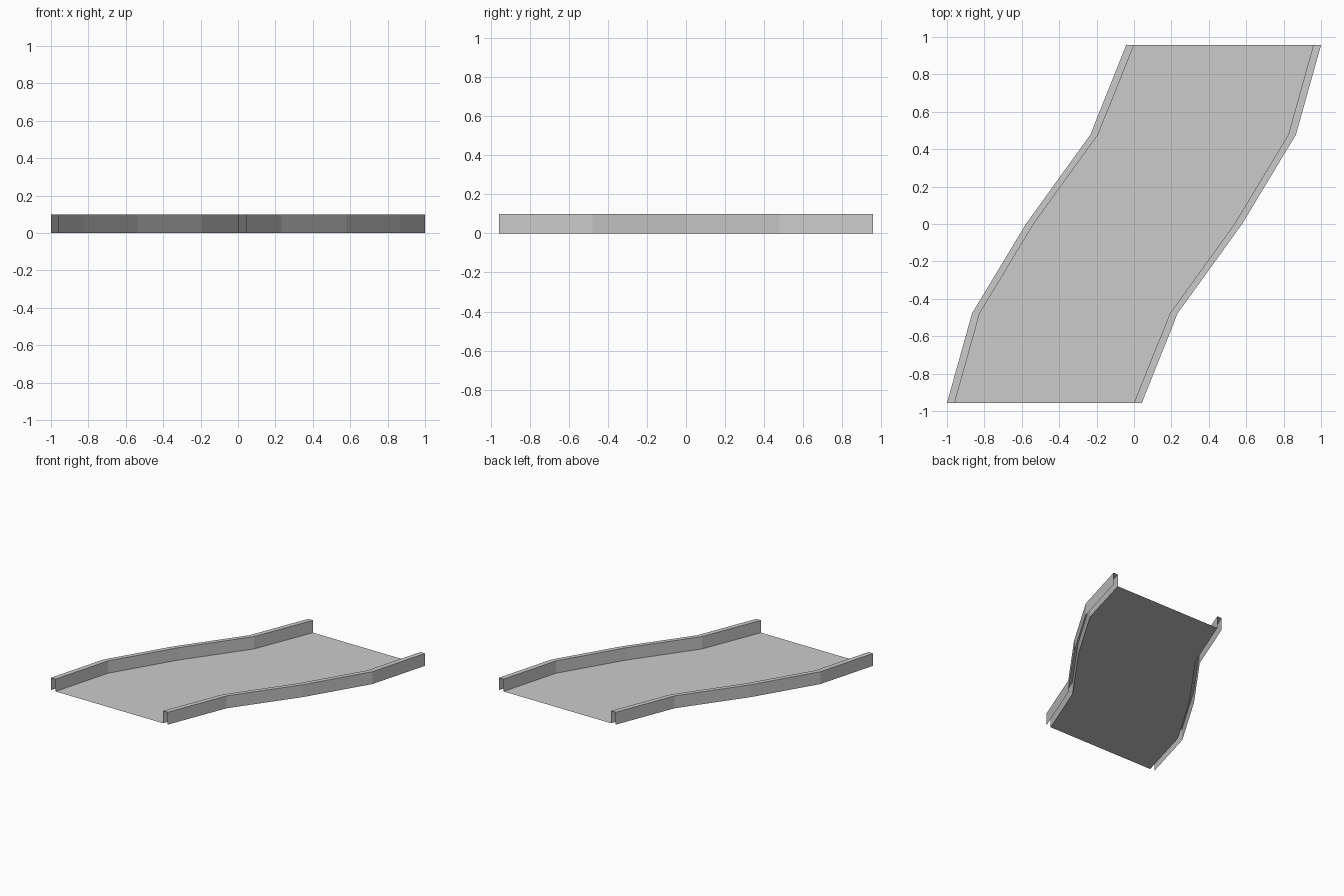
import bpy

if "Cube" in bpy.data.objects:
    bpy.data.objects.remove(bpy.data.objects["Cube"])

# Plan of the S-bend: stations along y, left kerb edge at each one
YS = [-0.957, -0.478, 0.0, 0.478, 0.957]
OUTER = [-1.0, -0.866, -0.578, -0.233, -0.042]
INNER = [-0.959, -0.825, -0.537, -0.192, 0.0]
HEIGHT = 0.1


def turned(xs):
    """Right-hand edge: the left edge turned half a revolution."""
    return [-x for x in reversed(xs)]


def strip(name, rails):
    """Skin flat quads between neighbouring rails, each (x list, z)."""
    n = len(YS)
    verts = [(x, y, z) for xs, z in rails for x, y in zip(xs, YS)]
    faces = [(r * n + i, (r + 1) * n + i, (r + 1) * n + i + 1, r * n + i + 1)
             for r in range(len(rails) - 1) for i in range(n - 1)]
    mesh = bpy.data.meshes.new(name)
    mesh.from_pydata(verts, [], faces)
    mesh.update()
    obj = bpy.data.objects.new(name, mesh)
    bpy.context.collection.objects.link(obj)


# Flat road surface
strip("road_deck", [(INNER, 0), (turned(INNER), 0)])


# Side barriers: outer wall, top and inner wall, open below and at the ends
def barrier(name, left, right):
    strip(name, [(left, 0), (left, HEIGHT), (right, HEIGHT), (right, 0)])


barrier("left_barrier", OUTER, INNER)
barrier("right_barrier", turned(INNER), turned(OUTER))
